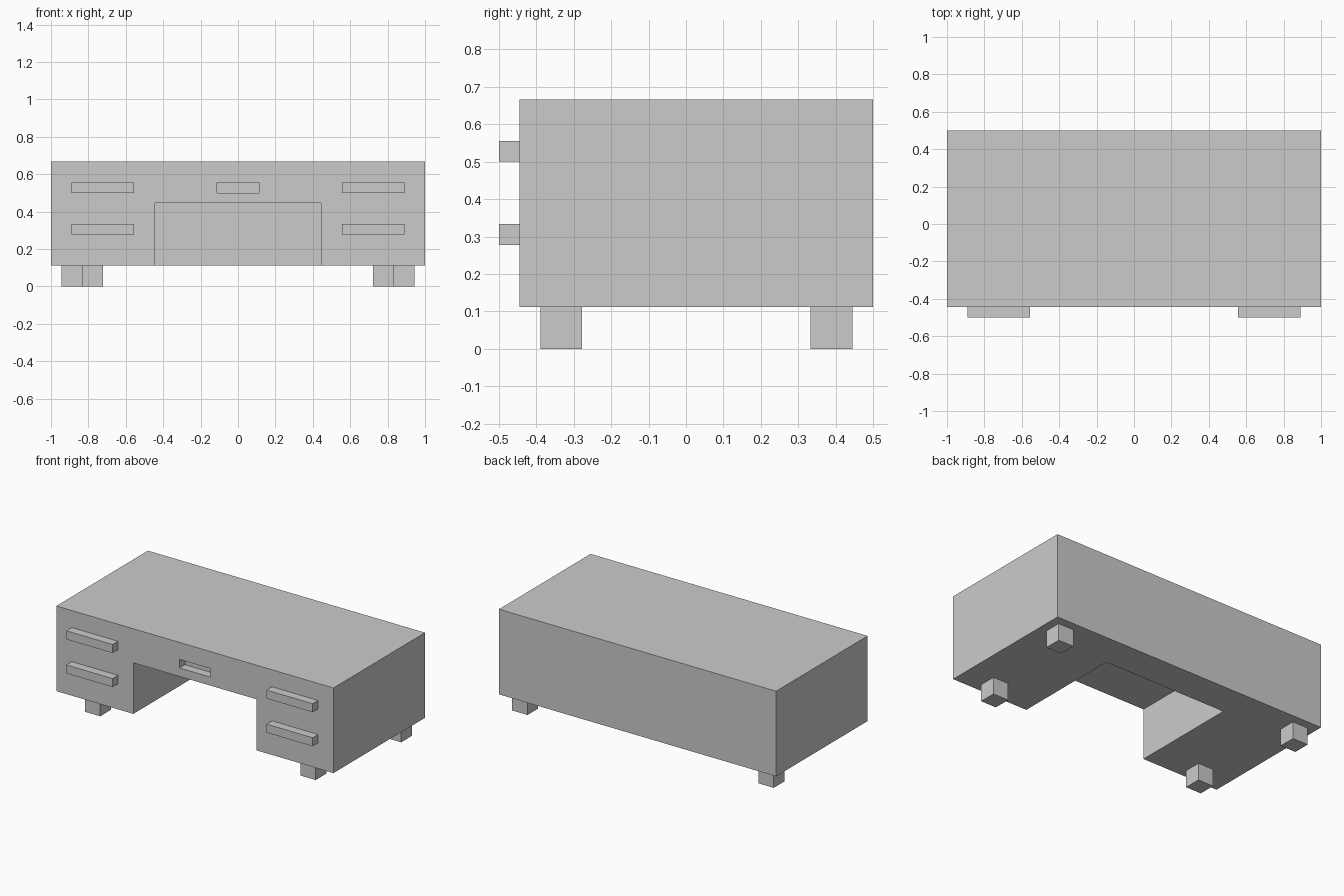
import bpy

old = bpy.data.objects.get("Cube")
if old:
    bpy.data.objects.remove(old, do_unlink=True)

U = 1 / 18  # design module: every part sits on this grid

grey = bpy.data.materials.new("plain_grey")
grey.use_nodes = True
colour = (0.6, 0.6, 0.6, 1)
grey.diffuse_color = colour
grey.node_tree.nodes["Principled BSDF"].inputs["Base Color"].default_value = colour


def box(name, x, y, z):
    """Box from (low, high) ranges given in modules."""
    spans = (x, y, z)
    bpy.ops.mesh.primitive_cube_add(size=1, location=[(a + b) / 2 * U for a, b in spans])
    ob = bpy.context.object
    ob.name = name
    ob.scale = [(b - a) * U for a, b in spans]
    bpy.ops.object.transform_apply(location=False, rotation=False, scale=True)
    ob.data.materials.append(grey)
    return ob


def cut(target, cutter):
    mod = target.modifiers.new("cut", "BOOLEAN")
    mod.operation = "DIFFERENCE"
    mod.solver = "EXACT"
    mod.object = cutter
    bpy.context.view_layer.objects.active = target
    bpy.ops.object.modifier_apply(modifier=mod.name)
    bpy.data.objects.remove(cutter, do_unlink=True)


# Desk body with knee space and recessed centre drawer grip
body = box("desk_body", (-18, 18), (-8, 9), (2, 12))
cut(body, box("knee_space_cutter", (-8, 8), (-10, 5), (0, 8)))
cut(body, box("grip_cutter", (-2, 2), (-10, -7), (9, 10)))

for side, s in (("left", 1), ("right", -1)):
    def across(a, b):
        return sorted((s * a, s * b))

    # Drawer handles
    for level, z in (("upper", 9), ("lower", 5)):
        box(f"{level}_{side}_handle", across(10, 16), (-9, -8), (z, z + 1))
    # Feet, front pair set further in
    box(f"front_{side}_foot", across(13, 15), (-7, -5), (0, 2))
    box(f"back_{side}_foot", across(15, 17), (6, 8), (0, 2))
